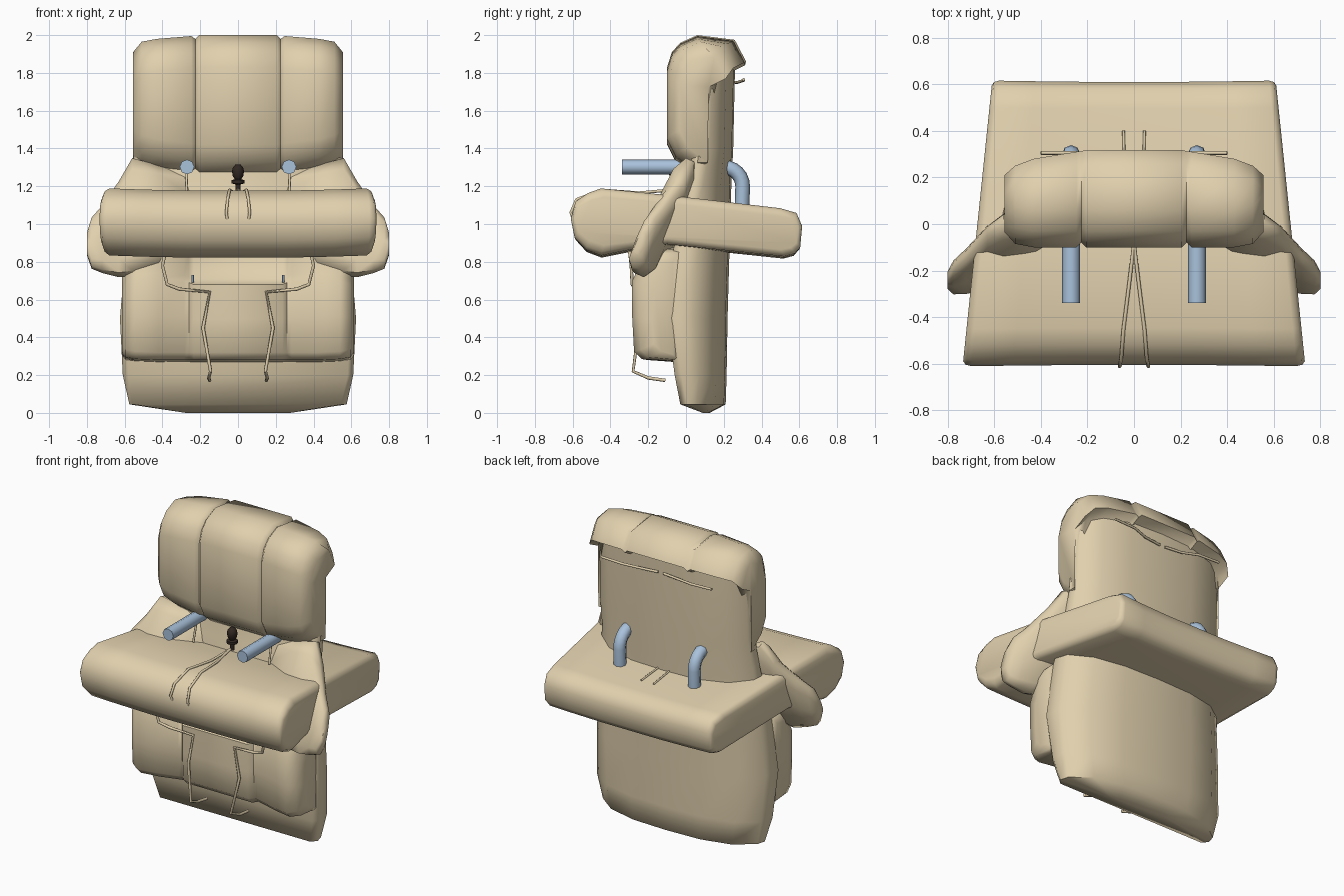
import bpy, bmesh, math
from mathutils import Vector

cube = bpy.data.objects.get("Cube")
if cube:
    bpy.data.objects.remove(cube, do_unlink=True)


def material(name, rgb):
    m = bpy.data.materials.new(name)
    m.use_nodes = True
    m.diffuse_color = (*rgb, 1)
    bsdf = m.node_tree.nodes["Principled BSDF"]
    bsdf.inputs["Base Color"].default_value = (*rgb, 1)
    bsdf.inputs["Roughness"].default_value = 0.8
    return m


BEIGE = material("beige fabric", (0.75, 0.63, 0.42))
BLUE = material("blue grey tube", (0.40, 0.54, 0.71))
DARK = material("dark brown knob", (0.03, 0.02, 0.015))


def finish(name, mesh, mat, angle):
    ob = bpy.data.objects.new(name, mesh)
    bpy.context.scene.collection.objects.link(ob)
    mesh.materials.clear()
    mesh.materials.append(mat)
    bpy.ops.object.select_all(action='DESELECT')
    ob.select_set(True)
    bpy.context.view_layer.objects.active = ob
    bpy.ops.object.shade_smooth_by_angle(angle=math.radians(angle))
    return ob


def loft(name, rings, mat=BEIGE):
    """Skin a row of equal-length closed rings and cap both ends."""
    bm = bmesh.new()
    rows = [[bm.verts.new(p) for p in ring] for ring in rings]
    n = len(rows[0])
    for a, b in zip(rows, rows[1:]):
        for i in range(n):
            j = (i + 1) % n
            bm.faces.new((a[i], a[j], b[j], b[i]))
    bm.faces.new(rows[0])
    bm.faces.new(rows[-1])
    bmesh.ops.recalc_face_normals(bm, faces=bm.faces)
    mesh = bpy.data.meshes.new(name)
    bm.to_mesh(mesh)
    bm.free()
    return finish(name, mesh, mat, 60)


def mirrored(rings):
    """Extend rings on the +x side with their reflection."""
    return [[(-x, y, z) for x, y, z in r] for r in reversed(rings)] + rings


def tube(name, pts, radius, mat=BEIGE, side=1):
    cu = bpy.data.curves.new(name, 'CURVE')
    cu.dimensions = '3D'
    cu.bevel_depth = radius
    cu.bevel_resolution = 2
    cu.use_fill_caps = True
    sp = cu.splines.new('POLY')
    sp.points.add(len(pts) - 1)
    for p, (x, y, z) in zip(sp.points, pts):
        p.co = (x * side, y, z, 1)
    tmp = bpy.data.objects.new(name + "_path", cu)
    bpy.context.scene.collection.objects.link(tmp)
    bpy.context.view_layer.update()
    dg = bpy.context.evaluated_depsgraph_get()
    mesh = bpy.data.meshes.new_from_object(tmp.evaluated_get(dg))
    bpy.data.objects.remove(tmp, do_unlink=True)
    return finish(name, mesh, mat, 50)


# Back shell: flat front, convex rear, stacked plan sections
def plan(z, w, front, side, rear):
    half = [(w - 0.03, front), (w, front + 0.035), (w - 0.015, side),
            (w * 0.76, side + (rear - side) * 0.62),
            (w * 0.42, side + (rear - side) * 0.94)]
    return ([(x, y, z) for x, y in half] + [(0, rear, z)]
            + [(-x, y, z) for x, y in reversed(half)])


shell = [plan(0.045, 0.575, -0.03, 0.06, 0.21),
         plan(0.2, 0.61, -0.06, 0.07, 0.215),
         plan(0.5, 0.625, -0.10, 0.05, 0.22),
         plan(0.85, 0.595, -0.07, 0.07, 0.23),
         plan(1.2, 0.56, 0.0, 0.09, 0.24),
         plan(1.4, 0.55, 0.04, 0.125, 0.25),
         plan(1.85, 0.545, 0.04, 0.14, 0.26)]
keel = [(x * 0.48, 0.11 + (y - 0.11) * 0.15, 0.0) for x, y, z in shell[0]]
loft("back_shell", [keel] + shell)


# Head pad: three puffed panels with narrow seams and an overhanging rear lip
def head(x, front, top, rear, bottom):
    return [(x, front + 0.15, bottom), (x, front + 0.045, bottom + 0.08),
            (x, front, bottom + 0.17), (x, front, top - 0.17),
            (x, front + 0.025, top - 0.09), (x, front + 0.07, top - 0.04),
            (x, front + 0.16, top), (x, rear - 0.06, top - 0.025),
            (x, rear, top - 0.14), (x, rear - 0.09, top - 0.185),
            (x, rear - 0.15, bottom)]


loft("head_pad", mirrored([
    head(0.0, -0.1, 2.0, 0.32, 1.25), head(0.205, -0.1, 2.0, 0.318, 1.25),
    head(0.226, -0.08, 1.98, 0.312, 1.255),
    head(0.247, -0.1, 1.995, 0.31, 1.255), head(0.43, -0.1, 1.98, 0.28, 1.28),
    head(0.51, -0.085, 1.965, 0.25, 1.3),
    head(0.555, -0.035, 1.91, 0.21, 1.325)][1:]))


# Lower pad: centre panel with a setback near its top, between two bolsters
def lower(x, front, step, bottom, back=0.0, setback=0.0):
    return [(x, back, bottom - 0.02), (x, front + 0.05, bottom - 0.005),
            (x, front + 0.01, bottom + 0.035),
            (x, front, (step + bottom) / 2), (x, front, step - 0.03),
            (x, front + 0.015 + setback, step),
            (x, front + 0.03 + setback, step + 0.13), (x, back, step + 0.14)]


loft("lower_pad", mirrored([
    lower(0.235, -0.24, 0.71, 0.285, setback=0.06),
    lower(0.26, -0.21, 0.72, 0.285, setback=0.02),
    lower(0.285, -0.215, 0.73, 0.285), lower(0.42, -0.255, 0.74, 0.285),
    lower(0.54, -0.285, 0.73, 0.29), lower(0.595, -0.25, 0.71, 0.3, -0.04),
    lower(0.615, -0.18, 0.66, 0.33, -0.07)]))


# Side wings: slanted pads that sweep outward and forward
def wing(x, top, bottom, thick):
    t, b = Vector(top), Vector(bottom)
    axis = (t - b).normalized()
    nrm = Vector((-axis.y, axis.x)) * thick / 2
    shape = ((0, 0.45), (0.12, 1), (0.5, 1), (0.88, 0.8), (1, 0.3))
    ring = [b.lerp(t, f) + nrm * s for f, s in shape]
    ring += [b.lerp(t, f) - nrm * s for f, s in reversed(shape)]
    return [(x, p.x, p.y) for p in ring]


wings = [wing(0.15, (0.12, 1.27), (0.0, 0.85), 0.1),
         wing(0.42, (0.04, 1.3), (-0.2, 0.78), 0.17),
         wing(0.56, (0.02, 1.34), (-0.245, 0.74), 0.15),
         wing(0.63, (-0.03, 1.22), (-0.25, 0.73), 0.13),
         wing(0.72, (-0.13, 1.09), (-0.265, 0.75), 0.11),
         wing(0.775, (-0.18, 1.03), (-0.27, 0.77), 0.09),
         wing(0.8, (-0.22, 0.95), (-0.26, 0.84), 0.05)]
for side, label in ((1, "left"), (-1, "right")):
    loft(label + "_wing", [[(x * side, y, z) for x, y, z in r] for r in wings])

# Cushion slab: tapered, passing through the shell, with a thick front roll
SLAB = [(-0.61, 1.03), (-0.585, 1.12), (-0.52, 1.165), (-0.45, 1.19),
        (-0.1, 1.155), (0.5, 1.085), (0.585, 1.06), (0.615, 0.99),
        (0.605, 0.88), (0.575, 0.845), (0.52, 0.83), (-0.1, 0.895),
        (-0.3, 0.865), (-0.45, 0.835), (-0.53, 0.865), (-0.59, 0.93)]


def slab(t, squash, pull):
    ring = []
    for y, z in SLAB:
        mid = 0.99 - 0.07 * y
        ring.append((t * (0.672 - 0.1 * y), y * pull,
                     mid + (z - mid) * squash - 0.015 * (1 - t * t)))
    return ring


loft("seat_cushion", mirrored([slab(0.35, 1, 0.992), slab(0.7, 1, 0.996),
                               slab(0.95, 1, 1), slab(0.985, 0.9, 0.99),
                               slab(1, 0.72, 0.965)]))

# Tubes, cords and straps, one of each per side
REAR = [(0.27, 0.2 + 0.1 * math.sin(a), 1.2 + 0.1 * math.cos(a))
        for a in [math.radians(d) for d in range(0, 91, 15)]]
for side, label in ((1, "left"), (-1, "right")):
    tube(label + "_tube", [(0.27, -0.34, 1.302), (0.27, 0.12, 1.302)] + REAR
         + [(0.27, 0.295, 1.05)], 0.039, BLUE, side)
    tube(label + "_tube_stub", [(0.24, -0.235, 0.69), (0.24, -0.235, 0.73)],
         0.006, BLUE, side)
    tube(label + "_front_strap", [
        (0.055, -0.59, 1.01), (0.062, -0.61, 1.06), (0.055, -0.58, 1.13),
        (0.045, -0.45, 1.18), (0.02, -0.25, 1.165), (0.0, -0.08, 1.18)],
        0.008, BEIGE, side)
    tube(label + "_rear_strap", [(0.04, 0.2, 1.11), (0.045, 0.4, 1.085)],
         0.006, BEIGE, side)
    tube(label + "_lower_cord", [
        (0.38, -0.3, 0.87), (0.4, -0.29, 0.78), (0.375, -0.285, 0.68),
        (0.31, -0.265, 0.655), (0.15, -0.25, 0.64), (0.185, -0.25, 0.45),
        (0.145, -0.28, 0.22), (0.155, -0.2, 0.185), (0.15, -0.11, 0.172)],
        0.009, BEIGE, side)
    tube(label + "_rear_cord", [
        (0.02, 0.26, 1.75), (0.14, 0.275, 1.75), (0.25, 0.305, 1.76),
        (0.4, 0.305, 1.765)], 0.008, BEIGE, side)
    tube(label + "_hanger_cord", [(0.27, -0.04, 1.29), (0.275, -0.07, 1.15)],
         0.007, BEIGE, side)

# Turned release knob
KNOB = [(0.014, 1.17), (0.014, 1.21), (0.034, 1.215), (0.034, 1.232),
        (0.018, 1.237), (0.028, 1.255), (0.032, 1.28), (0.027, 1.3),
        (0.012, 1.315)]
loft("release_knob", [[(r * math.cos(k * math.pi / 6),
                        r * math.sin(k * math.pi / 6) - 0.06, z)
                       for k in range(12)] for r, z in KNOB], DARK)
